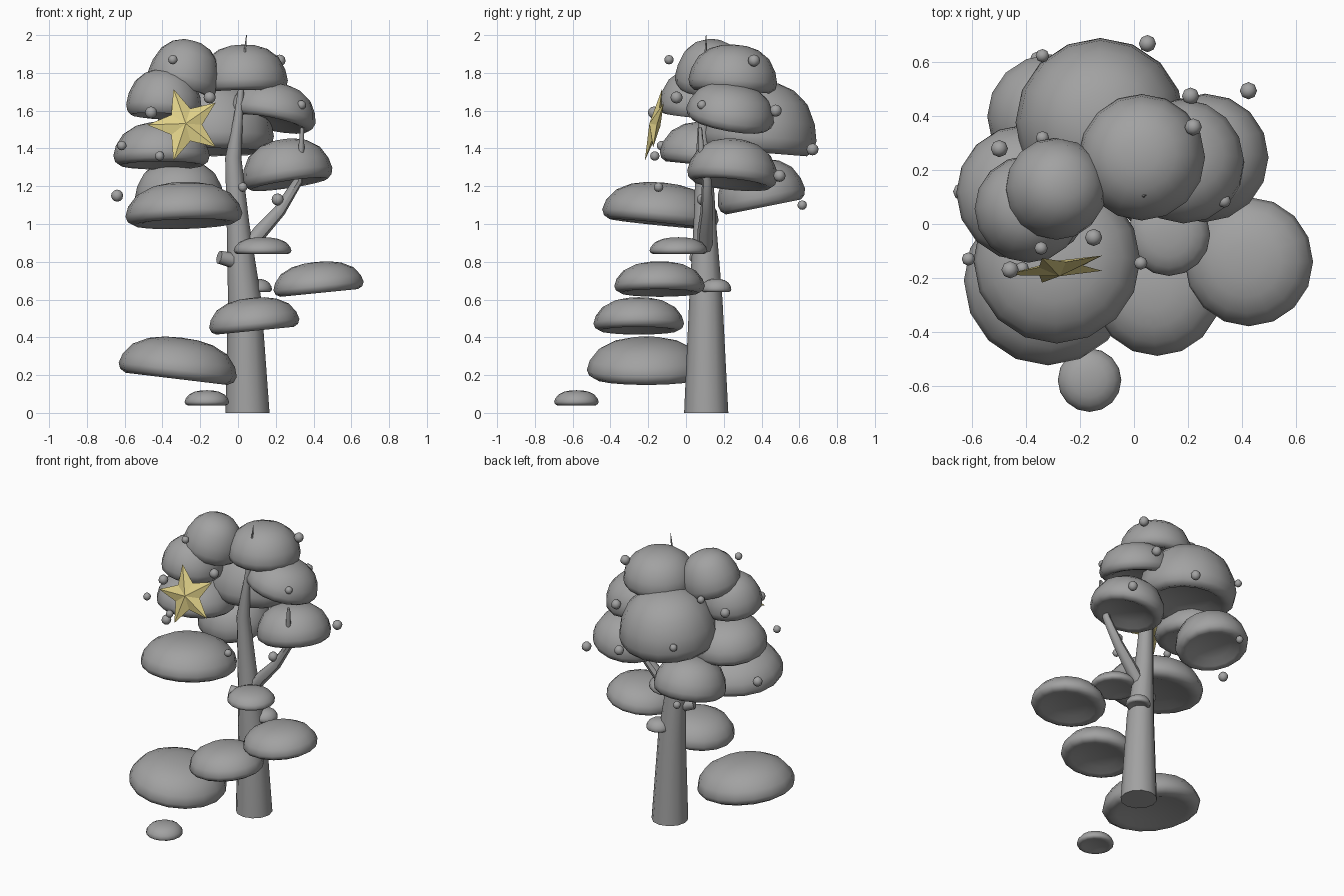
import bpy
import bmesh
import math
from mathutils import Vector, Matrix

default_cube = bpy.data.objects.get("Cube")
if default_cube:
    bpy.data.objects.remove(default_cube, do_unlink=True)


def make_material(name, color):
    material = bpy.data.materials.new(name)
    material.use_nodes = True
    material.diffuse_color = color
    material.node_tree.nodes["Principled BSDF"].inputs["Base Color"].default_value = color
    return material


GREY = make_material("plain grey", (0.36, 0.36, 0.36, 1))
YELLOW = make_material("pale yellow", (0.75, 0.64, 0.25, 1))


def finish(name, bm, material, smooth_angle=None):
    """Turn a bmesh into a named object with one colour."""
    bmesh.ops.recalc_face_normals(bm, faces=bm.faces)
    mesh = bpy.data.meshes.new(name)
    bm.to_mesh(mesh)
    bm.free()
    mesh.materials.append(material)
    obj = bpy.data.objects.new(name, mesh)
    bpy.context.collection.objects.link(obj)
    if smooth_angle:
        bpy.ops.object.select_all(action="DESELECT")
        obj.select_set(True)
        bpy.context.view_layer.objects.active = obj
        bpy.ops.object.shade_smooth_by_angle(angle=math.radians(smooth_angle))
    return obj


def skin_rings(bm, rings):
    """Join successive rings of vertices; a ring of one vertex is a pole."""
    for low, high in zip(rings, rings[1:]):
        count = max(len(low), len(high))
        for i in range(count):
            j = (i + 1) % count
            if len(low) == 1:
                bm.faces.new((low[0], high[i], high[j]))
            elif len(high) == 1:
                bm.faces.new((low[i], low[j], high[0]))
            else:
                bm.faces.new((low[i], low[j], high[j], high[i]))


# Foliage cap: domed top, rounded rim and hollow underside
CAP_PROFILE = [(0, .15), (.5, .13), (.72, .03), (.86, 0), (.96, .08), (1, .22),
               (.95, .45), (.8, .72), (.55, .9), (.28, .98), (0, 1)]


def foliage_cap(name, x, y, z, radius, height, slope_x, slope_y, sides=16):
    bm = bmesh.new()
    rings = []
    for r, h in CAP_PROFILE:
        count = sides if r else 1
        rings.append([bm.verts.new((r * radius * math.cos(math.tau * i / sides),
                                    r * radius * math.sin(math.tau * i / sides),
                                    h * height)) for i in range(count)])
    skin_rings(bm, rings)
    obj = finish(name, bm, GREY, 60)
    up = Vector((-slope_x, -slope_y, 1))
    tilt = Vector((0, 0, 1)).rotation_difference(up)
    obj.matrix_world = Matrix.Translation((x, y, z)) @ tilt.to_matrix().to_4x4()


# Tapered limb that follows a path of (x, y, z, radius)
def limb(name, path, sides=12, level=False):
    bm = bmesh.new()
    rings = []
    points = [Vector(p[:3]) for p in path]
    for k, point in enumerate(points):
        direction = points[min(k + 1, len(points) - 1)] - points[max(k - 1, 0)]
        if level and k == 0:
            direction = Vector((0, 0, 1))
        turn = Vector((0, 0, 1)).rotation_difference(direction)
        ring = []
        for i in range(sides):
            angle = math.tau * i / sides
            offset = Vector((math.cos(angle), math.sin(angle), 0)) * path[k][3]
            ring.append(bm.verts.new(point + turn @ offset))
        rings.append(ring)
    skin_rings(bm, rings)
    bm.faces.new(rings[0])
    bm.faces.new(rings[-1])
    finish(name, bm, GREY, 45)


limb("trunk", [(.05, .107, 0, .117), (.035, .105, .6, .088), (0, .1, 1, .06),
               (-.025, .095, 1.35, .043), (0, .09, 1.55, .025),
               (.02, .1, 1.75, .014), (.045, .107, 2, .002)], level=True)
limb("branch", [(.02, .1, .83, .04), (.12, .1, .96, .04), (.22, .11, 1.07, .033),
                (.32, .11, 1.23, .025), (.335, .08, 1.4, .016),
                (.34, .075, 1.51, .01)], sides=8)
limb("branch_stub", [(0, .09, .8, .045), (-.1, .05, .825, .036)], sides=8)

# Shelf caps around the trunk: x, y, z, radius, height, slope along x, slope along y
SHELF_CAPS = [
    (-.165, -.58, .04, .118, .08, 0, 0),
    (-.325, -.21, .18, .315, .22, -.12, 0),
    (.09, -.25, .435, .24, .175, .1, 0),
    (.43, -.14, .635, .24, .165, .1, 0),
    (.13, -.04, .84, .153, .09, 0, 0),
    (.1, .16, .64, .08, .07, 0, 0),
]
# Crown caps, same layout
CROWN_CAPS = [
    (-.285, -.14, 1, .31, .22, .03, -.1),
    (-.405, .11, 1.31, .255, .23, 0, -.1),
    (-.395, .05, 1.57, .2, .25, -.05, -.1),
    (-.305, .125, 1.71, .19, .27, -.25, -.1),
    (.03, .245, 1.7, .235, .25, .02, -.05),
    (.17, .225, 1.53, .235, .22, -.2, -.18),
    (.27, .24, 1.21, .24, .24, .15, -.1),
    (-.125, .37, 1.38, .315, .38, 0, -.08),
    (-.31, .41, 1.09, .235, .25, 0, .2),
]
for label, caps in (("shelf_cap", SHELF_CAPS), ("crown_cap", CROWN_CAPS)):
    for number, cap in enumerate(caps, start=1):
        foliage_cap(f"{label}_{number}", *cap)

# Small round berries, grouped by radius
BERRIES = {
    .025: [(-.345, -.09, 1.87), (-.615, -.13, 1.415), (-.415, -.165, 1.36),
           (.335, .085, 1.63), (.025, -.145, 1.195), (-.36, .615, 1.1),
           (-.34, .625, 1.5), (-.34, .32, 1.72)],
    .032: [(.22, .36, 1.865), (-.15, -.05, 1.67), (-.46, -.17, 1.59),
           (-.64, .12, 1.15), (.21, .09, 1.13), (.21, .475, 1.6),
           (.425, .495, 1.255), (.05, .67, 1.395), (-.5, .28, 1.655)],
}
for radius, places in BERRIES.items():
    for place in places:
        bm = bmesh.new()
        bmesh.ops.create_uvsphere(bm, u_segments=8, v_segments=6, radius=radius,
                                  matrix=Matrix.Translation(place))
        finish("berry", bm, GREY, 60)

# Five-pointed star, raised in the middle on both sides, leaning back
bm = bmesh.new()
center = Vector((-.28, -.165, 1.525))
outline = []
for i in range(10):
    reach = .09 if i % 2 else .2
    angle = math.pi + math.tau * i / 10
    dx, dz = reach * math.cos(angle), reach * math.sin(angle)
    outline.append(bm.verts.new(center + Vector((dx, .12 * dx + .24 * dz, dz))))
normal = Vector((.12, -1, .24)).normalized()
for side in (1, -1):
    peak = bm.verts.new(center + normal * side * .03)
    for i in range(10):
        bm.faces.new((outline[i], outline[(i + 1) % 10], peak))
finish("star", bm, YELLOW)
